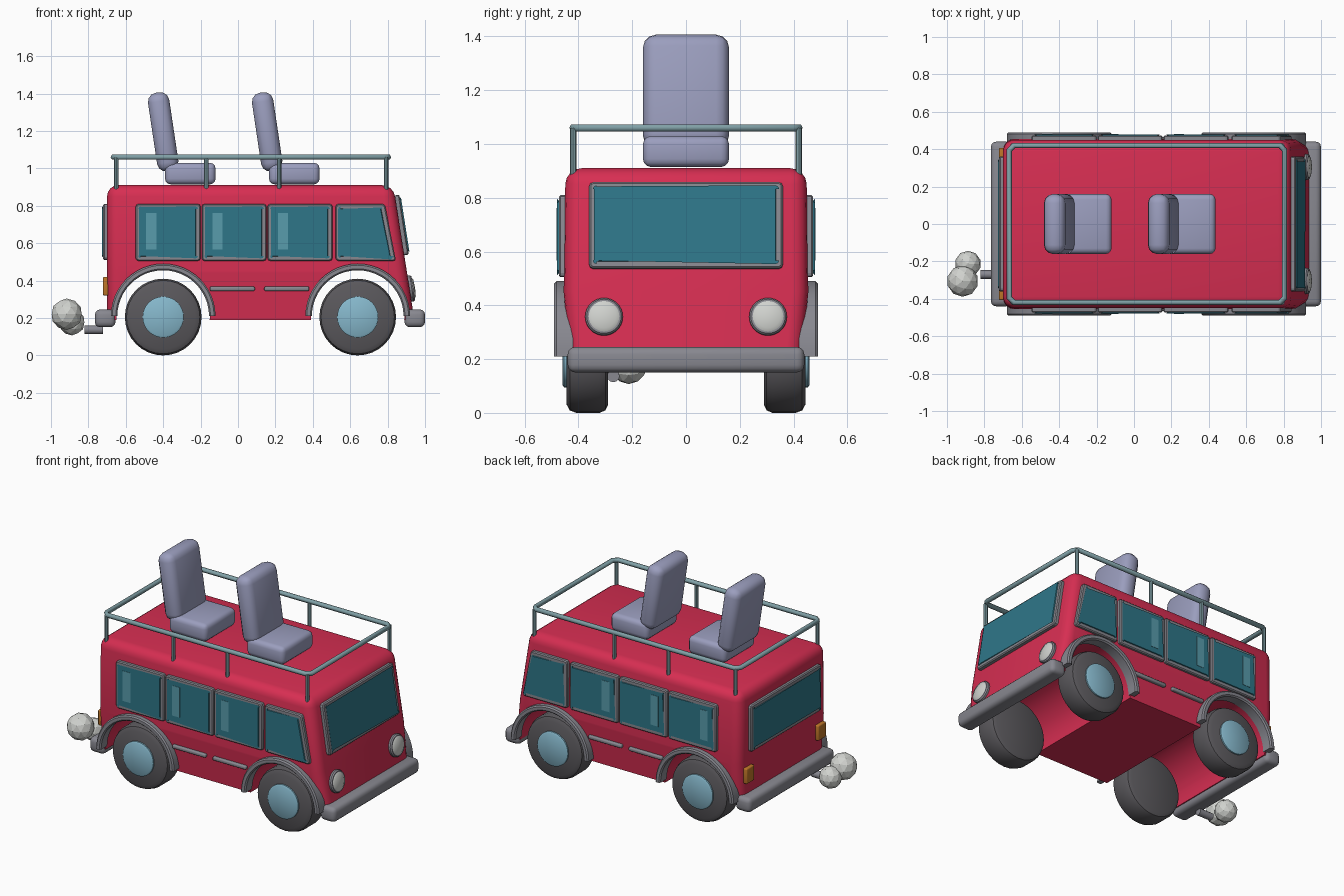
import bpy, bmesh
from math import pi, sin, cos, radians
from mathutils import Matrix, Vector

if "Cube" in bpy.data.objects:
    bpy.data.objects.remove(bpy.data.objects["Cube"], do_unlink=True)


def material(name, *rgb):
    col = [(c / 255 / 12.92 if c < 11 else ((c / 255 + 0.055) / 1.055) ** 2.4) for c in rgb] + [1]
    m = bpy.data.materials.new(name)
    m.use_nodes = True
    m.diffuse_color = col
    m.node_tree.nodes["Principled BSDF"].inputs["Base Color"].default_value = col
    return m


red = material("red paint", 215, 46, 82)
grey = material("grey trim", 136, 136, 144)
glass = material("teal glass", 46, 118, 136)
shine = material("glass highlight", 88, 156, 172)
rubber = material("dark rubber", 90, 88, 92)
hub_blue = material("hub blue", 134, 184, 204)
fabric = material("lavender fabric", 155, 158, 190)
steel = material("pale steel", 128, 160, 166)
white = material("off white", 208, 210, 206)
amber = material("amber", 190, 118, 40)


def finish(name, bm, mats, mirror=False, smooth=35):
    """Turn a bmesh into an object, optionally mirrored across the y = 0 plane."""
    bmesh.ops.recalc_face_normals(bm, faces=bm.faces[:])
    me = bpy.data.meshes.new(name)
    bm.to_mesh(me)
    bm.free()
    for m in mats:
        me.materials.append(m)
    ob = bpy.data.objects.new(name, me)
    bpy.context.collection.objects.link(ob)
    if mirror:
        mod = ob.modifiers.new("mirror", 'MIRROR')
        mod.use_axis = (False, True, False)
        mod.use_mirror_merge = False
    activate(ob)
    if smooth:
        bpy.ops.object.shade_smooth_by_angle(angle=radians(smooth))
    return ob


def activate(ob):
    bpy.ops.object.select_all(action='DESELECT')
    ob.select_set(True)
    bpy.context.view_layer.objects.active = ob


def box(name, centre, size, mat, bevel=0.0, tilt=0.0, mirror=False):
    bm = bmesh.new()
    bmesh.ops.create_cube(bm, size=1)
    bmesh.ops.scale(bm, vec=size, verts=bm.verts[:])
    if bevel:
        bmesh.ops.bevel(bm, geom=bm.edges[:], offset=bevel, segments=3, profile=0.5,
                        affect='EDGES', clamp_overlap=True)
    bm.transform(Matrix.Translation(centre) @ Matrix.Rotation(tilt, 4, 'Y'))
    return finish(name, bm, [mat], mirror)


def lathe(name, profile, origin, axis, mat, steps=32, mirror=True):
    """Spin (radius, height) points around an axis through origin."""
    bm = bmesh.new()
    vs = [bm.verts.new((r, 0, h)) for r, h in profile]
    edges = [bm.edges.new(p) for p in zip(vs, vs[1:])]
    bmesh.ops.spin(bm, geom=vs + edges, cent=(0, 0, 0), axis=(0, 0, 1), angle=2 * pi,
                   steps=steps, use_merge=True)
    bmesh.ops.remove_doubles(bm, verts=bm.verts[:], dist=0.0005)
    turn = Vector((0, 0, 1)).rotation_difference(Vector(axis)).to_matrix().to_4x4()
    bm.transform(Matrix.Translation(origin) @ turn)
    return finish(name, bm, [mat], mirror)


def window(name, corners, outward, mirror=False):
    """Raised grey frame with a slightly domed glass pane."""
    bm = bmesh.new()
    out = Vector(outward).normalized()
    face = bm.faces.new([bm.verts.new(c) for c in corners])
    bmesh.ops.bevel(bm, geom=bm.verts[:], offset=0.015, segments=2, profile=0.5, affect='VERTICES')
    bm.faces.ensure_lookup_table()
    face = bm.faces[0]
    face.normal_update()
    if face.normal.dot(out) < 0:
        face.normal_flip()
    ext = bmesh.ops.extrude_face_region(bm, geom=[face])["geom"]
    bmesh.ops.translate(bm, vec=out * 0.02, verts=[g for g in ext if isinstance(g, bmesh.types.BMVert)])
    pane = next(g for g in ext if isinstance(g, bmesh.types.BMFace))
    if face.is_valid:
        bm.faces.remove(face)
    bm.normal_update()
    bmesh.ops.inset_individual(bm, faces=[pane], thickness=0.006, depth=0.006)
    bmesh.ops.inset_individual(bm, faces=[pane], thickness=0.019, depth=0)
    pane.material_index = 1
    bmesh.ops.inset_individual(bm, faces=[pane], thickness=0.006, depth=0.006)
    return finish(name, bm, [grey, glass], mirror, 20)


# Body shell: three rings, rounded at the corners and roof
REAR, FRONT, AXLE = -0.40, 0.64, 0.205


def nose(z):
    return 0.89 + (0.53 - z) * 0.156


bm = bmesh.new()
rings = []
for z, w in ((0.19, 0.43), (0.45, 0.455), (0.91, 0.448)):
    rings.append([bm.verts.new(p) for p in ((-0.70, -w, z), (nose(z), -w, z), (nose(z), w, z), (-0.70, w, z))])
for low, high in zip(rings, rings[1:]):
    for i in range(4):
        j = (i + 1) % 4
        bm.faces.new((low[i], low[j], high[j], high[i]))
bm.faces.new(rings[0])
bm.faces.new(rings[-1])
rounded = [e for e in bm.edges if abs(e.verts[0].co.z - e.verts[1].co.z) > 0.1
           or min(v.co.z for v in e.verts) > 0.9]
bmesh.ops.bevel(bm, geom=rounded, offset=0.06, segments=4, profile=0.5, affect='EDGES')
body = finish("body", bm, [red], smooth=0)

# Wheel arches cut right through the body
for x in (REAR, FRONT):
    cut = lathe("arch_cutter", [(0, -0.7), (0.25, -0.7), (0.25, 0.7), (0, 0.7)],
                (x, 0, 0.21), (0, 1, 0), red, 48, False)
    cut.hide_render = True
    activate(body)
    mod = body.modifiers.new("arch", 'BOOLEAN')
    mod.operation = 'DIFFERENCE'
    mod.solver = 'EXACT'
    mod.object = cut
    bpy.ops.object.modifier_apply(modifier=mod.name)
    bpy.data.objects.remove(cut, do_unlink=True)
activate(body)
bpy.ops.object.shade_smooth_by_angle(angle=radians(35))

# Wheels, hubcaps and fenders
for end, x in (("rear", REAR), ("front", FRONT)):
    lathe(end + "_tyres", [(0, 0), (0.175, 0), (0.196, 0.01), (0.205, 0.032), (0.205, 0.118),
                           (0.196, 0.142), (0.172, 0.155), (0, 0.155)],
          (x, -0.29, AXLE), (0, -1, 0), rubber)
    lathe(end + "_hubcaps", [(0.11, 0), (0.11, 0.014), (0.1, 0.02), (0, 0.02)],
          (x, -0.44, AXLE), (0, -1, 0), hub_blue)
    bm = bmesh.new()
    loops = []
    for i in range(25):
        a = pi * i / 24
        loops.append([bm.verts.new((x + r * cos(a), y, 0.21 + r * sin(a)))
                      for r, y in ((0.245, -0.42), (0.28, -0.42), (0.28, -0.482),
                                   (0.272, -0.49), (0.253, -0.49), (0.245, -0.482))])
    for a, b in zip(loops, loops[1:]):
        for i in range(6):
            j = (i + 1) % 6
            bm.faces.new((a[i], a[j], b[j], b[i]))
    bm.faces.new(loops[0])
    bm.faces.new(loops[-1])
    finish(end + "_fenders", bm, [grey], True)

# Side windows with painted highlights
LOW, HIGH, SIDE = 0.505, 0.81, -0.447
for i, (x0, x1, top) in enumerate(((-0.547, -0.2, -0.2), (-0.193, 0.152, 0.152),
                                   (0.158, 0.505, 0.505), (0.522, 0.845, 0.785))):
    window(f"side_windows_{i + 1}", [(x0, SIDE, LOW), (x1, SIDE, LOW), (top, SIDE, HIGH), (x0, SIDE, HIGH)],
           (0, -1, 0), True)
    if i < 3:
        box(f"window_highlights_{i + 1}", (x0 + 0.083, -0.478, 0.665), (0.055, 0.006, 0.195), shine, mirror=True)

# Windshield and rear window
window("windshield", [(nose(z) - 0.002, y, z) for y, z in ((-0.36, 0.535), (0.36, 0.535), (0.36, 0.855), (-0.36, 0.855))],
       (1, 0, 0.156))
window("rear_window", [(-0.695, y, z) for y, z in ((-0.36, 0.51), (0.36, 0.51), (0.36, 0.81), (-0.36, 0.81))],
       (-1, 0, 0))

# Lamps
lamp = (nose(0.355) - 0.01, -0.305, 0.355)
lathe("headlight_rims", [(0.07, 0), (0.07, 0.022), (0.064, 0.03), (0.056, 0.03), (0.056, 0.015)],
      lamp, (1, 0, 0.156), grey)
lathe("headlight_lenses", [(0.057, 0.02), (0.057, 0.03), (0.045, 0.037), (0, 0.04)],
      lamp, (1, 0, 0.156), white)
box("tail_lights", (-0.707, -0.367, 0.37), (0.03, 0.08, 0.1), amber, 0.008, mirror=True)

# Bumpers and side handles
box("front_bumper", (0.945, 0, 0.198), (0.11, 0.88, 0.095), grey, 0.028)
box("rear_bumper", (-0.71, 0, 0.198), (0.11, 0.88, 0.095), grey, 0.028)
for i, x in enumerate((-0.03, 0.26)):
    box(f"side_handles_{i + 1}", (x, -0.45, 0.356), (0.24, 0.03, 0.024), grey, 0.008, mirror=True)

# Roof seats
for name, x in (("rear_seat", -0.255), ("front_seat", 0.301)):
    box(name + "_cushion", (x, 0, 0.972), (0.27, 0.32, 0.115), fabric, 0.03)
    box(name + "_back", (x - 0.145, 0, 1.195), (0.115, 0.32, 0.425), fabric, 0.048, radians(-8.5))

# Roof rail with corner chamfers, and its posts
X0, X1, Y, C = -0.667, 0.805, 0.42, 0.025
curve = bpy.data.curves.new("roof_rail", 'CURVE')
curve.dimensions = '3D'
curve.bevel_depth = 0.015
curve.bevel_resolution = 1
loop = [(X0 + C, -Y), (X1 - C, -Y), (X1, -Y + C), (X1, Y - C), (X1 - C, Y), (X0 + C, Y), (X0, Y - C), (X0, -Y + C)]
spline = curve.splines.new('POLY')
spline.points.add(len(loop) - 1)
for p, (x, y) in zip(spline.points, loop):
    p.co = (x, y, 1.06, 1)
spline.use_cyclic_u = True
curve.materials.append(steel)
rail = bpy.data.objects.new("roof_rail", curve)
bpy.context.collection.objects.link(rail)
for i, x in enumerate((-0.65, -0.17, 0.22, 0.792)):
    lathe(f"rail_posts_{i + 1}", [(0, 0), (0.012, 0), (0.012, 0.19), (0, 0.19)], (x, -Y, 0.87), (0, 0, 1), steel, 8)

# Exhaust pipe and smoke puffs
lathe("exhaust_pipe", [(0, 0), (0.023, 0), (0.023, 0.1), (0.016, 0.1), (0.016, 0.05), (0, 0.05)],
      (-0.722, -0.27, 0.137), (-1, 0, 0), grey, 12, False)
for name, centre, r in (("large_puff", (-0.916, -0.305, 0.22), 0.084), ("small_puff", (-0.888, -0.213, 0.177), 0.07)):
    bm = bmesh.new()
    bmesh.ops.create_icosphere(bm, subdivisions=2, radius=r, matrix=Matrix.Translation(centre))
    finish(name, bm, [white], smooth=0)
